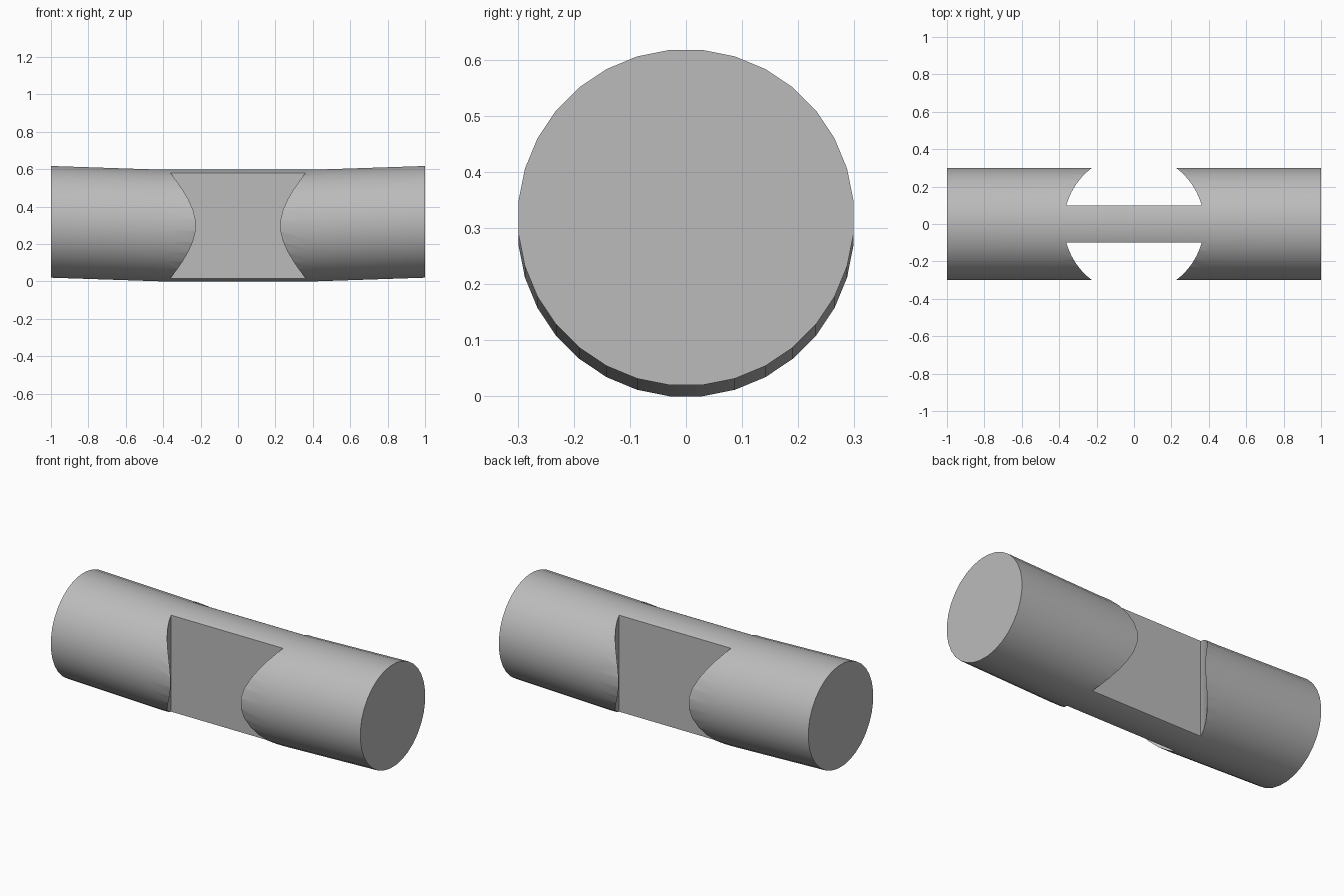
import bpy, bmesh, math

cube = bpy.data.objects.get("Cube")
if cube:
    bpy.data.objects.remove(cube)

SIDES, RADIUS = 32, 0.3
WEB_HALF = 0.1      # half thickness of the flat web
POCKET_R = 0.375    # radius of the upright pocket cut

grey = bpy.data.materials.new("plain grey")
grey.use_nodes = True
colour = (0.5, 0.5, 0.5, 1)
grey.diffuse_color = colour
grey.node_tree.nodes["Principled BSDF"].inputs["Base Color"].default_value = colour


def make_object(name, bm):
    bmesh.ops.recalc_face_normals(bm, faces=bm.faces)
    mesh = bpy.data.meshes.new(name)
    bm.to_mesh(mesh)
    bm.free()
    mesh.materials.append(grey)
    obj = bpy.data.objects.new(name, mesh)
    bpy.context.collection.objects.link(obj)
    return obj


def loft(name, rings):
    """Skin a list of equal point rings and cap both ends."""
    bm = bmesh.new()
    loops = [[bm.verts.new(p) for p in ring] for ring in rings]
    for a, b in zip(loops, loops[1:]):
        for i in range(len(a)):
            j = (i + 1) % len(a)
            bm.faces.new((a[i], a[j], b[j], b[i]))
    bm.faces.new(loops[0])
    bm.faces.new(loops[-1])
    return make_object(name, bm)


# Round bar, straight in the middle with both ends rising slightly
def bar_ring(x, lift):
    angles = [(i + 0.5) * math.tau / SIDES for i in range(SIDES)]
    centre = RADIUS * math.cos(math.pi / SIDES) + lift
    return [(x, RADIUS * math.cos(a), centre + RADIUS * math.sin(a)) for a in angles]


bar = loft("notched_bar", [bar_ring(x, lift) for x, lift in
                           ((-1, 0.02), (-0.4, 0), (0.4, 0), (1, 0.02))])

# Front and back pockets, leaving a flat web between round ends
start = math.asin(WEB_HALF / POCKET_R)
for name, side in (("front_pocket_cutter", -1), ("back_pocket_cutter", 1)):
    arc = [start + (math.pi - 2 * start) * i / 48 for i in range(49)]
    outline = [(POCKET_R * math.cos(a), side * POCKET_R * math.sin(a)) for a in arc]
    cutter = loft(name, [[(x, y, z) for x, y in outline] for z in (-0.2, 0.9)])
    cutter.hide_render = True
    cutter.hide_set(True)
    cut = bar.modifiers.new(name, 'BOOLEAN')
    cut.operation = 'DIFFERENCE'
    cut.solver = 'EXACT'
    cut.object = cutter

# Apply the cuts, then drop the cutters
bpy.context.view_layer.objects.active = bar
bar.select_set(True)
for mod in list(bar.modifiers):
    cutter = mod.object
    bpy.ops.object.modifier_apply(modifier=mod.name)
    bpy.data.objects.remove(cutter)
bpy.ops.object.shade_smooth_by_angle(angle=math.radians(30))
